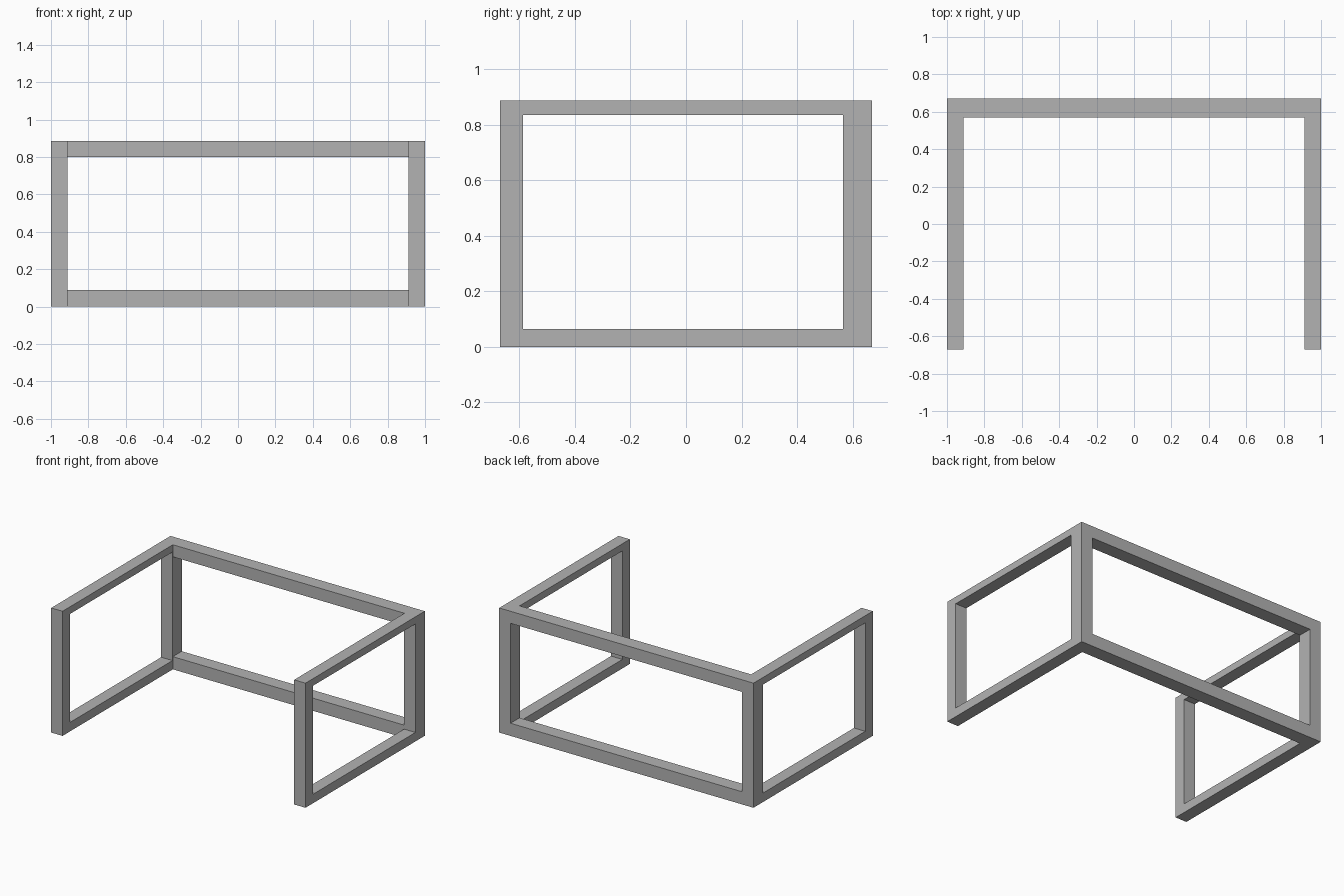
import bpy
import bmesh

old = bpy.data.objects.get("Cube")
if old:
    bpy.data.objects.remove(old, do_unlink=True)

HALF_X, HALF_Y, HEIGHT = 1.0, 0.67, 0.886
INNER_X = 0.911

# Single plain grey finish
grey = bpy.data.materials.new("plain_grey")
grey.use_nodes = True
colour = (0.45, 0.45, 0.45, 1)
grey.diffuse_color = colour
grey.node_tree.nodes["Principled BSDF"].inputs["Base Color"].default_value = colour


def finish(name, bm):
    bmesh.ops.recalc_face_normals(bm, faces=bm.faces)
    mesh = bpy.data.meshes.new(name)
    bm.to_mesh(mesh)
    bm.free()
    mesh.materials.append(grey)
    obj = bpy.data.objects.new(name, mesh)
    bpy.context.collection.objects.link(obj)
    return obj


def rectangle(y0, y1, z0, z1):
    return [(y0, z0), (y1, z0), (y1, z1), (y0, z1)]


def side_frame(name, x):
    """Rectangular ring in the yz plane, extruded inward."""
    bm = bmesh.new()
    outer = [bm.verts.new((x, y, z)) for y, z in rectangle(-HALF_Y, HALF_Y, 0, HEIGHT)]
    inner = [bm.verts.new((x, y, z)) for y, z in rectangle(-0.586, 0.565, 0.064, 0.835)]
    for i in range(4):
        j = (i + 1) % 4
        bm.faces.new((outer[i], outer[j], inner[j], inner[i]))
    extruded = bmesh.ops.extrude_face_region(bm, geom=bm.faces[:], use_keep_orig=True)
    moved = [v for v in extruded["geom"] if isinstance(v, bmesh.types.BMVert)]
    inward = (INNER_X - HALF_X) * (1 if x > 0 else -1)
    bmesh.ops.translate(bm, verts=moved, vec=(inward, 0, 0))
    return finish(name, bm)


def back_rail(name, z0, z1):
    """Bar between the two side frames, flush with their back faces."""
    bm = bmesh.new()
    bmesh.ops.create_cube(bm, size=1)
    front = 0.569
    bmesh.ops.scale(bm, verts=bm.verts, vec=(2 * INNER_X, HALF_Y - front, z1 - z0))
    bmesh.ops.translate(bm, verts=bm.verts, vec=(0, (HALF_Y + front) / 2, (z0 + z1) / 2))
    return finish(name, bm)


# Side frames
side_frame("left_side_frame", HALF_X)
side_frame("right_side_frame", -HALF_X)

# Rails joining them at the back
back_rail("lower_back_rail", 0, 0.09)
back_rail("upper_back_rail", 0.8, HEIGHT)
